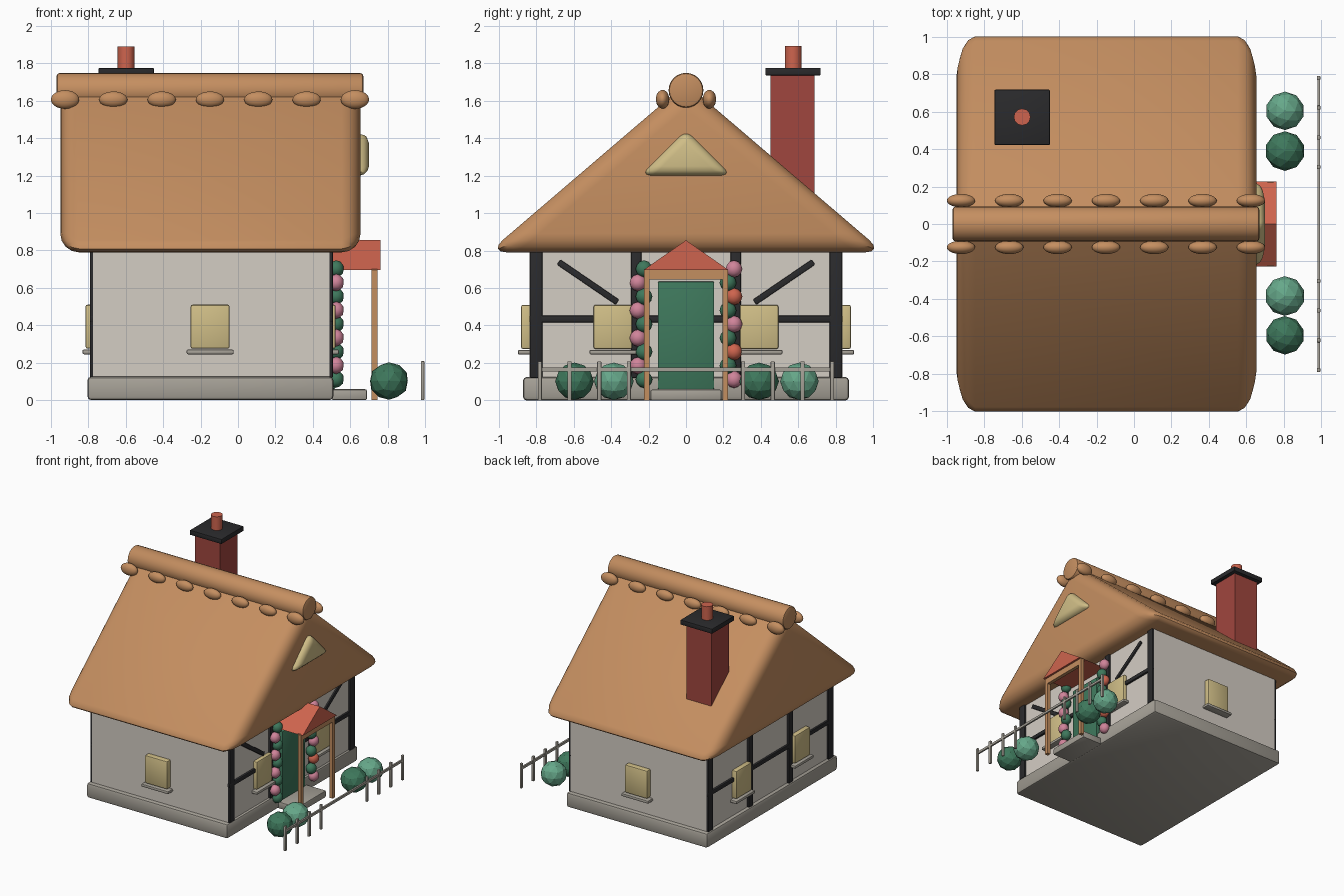
import bpy, bmesh, math
from mathutils import Matrix, Vector

if "Cube" in bpy.data.objects:
    bpy.data.objects.remove(bpy.data.objects["Cube"])


def mat(name, r, g, b):
    m = bpy.data.materials.new(name)
    lin = [((c / 255 + 0.055) / 1.055) ** 2.4 for c in (r, g, b)]
    m.diffuse_color = (*lin, 1)
    m.use_nodes = True
    m.node_tree.nodes["Principled BSDF"].inputs["Base Color"].default_value = m.diffuse_color
    return m


THATCH = mat("thatch", 196, 142, 96)
PLASTER = mat("plaster", 212, 205, 196)
STONE = mat("stone", 166, 161, 151)
TIMBER = mat("dark_timber", 42, 42, 44)
GLASS = mat("warm_window", 208, 190, 135)
GREEN = mat("deep_green", 62, 120, 92)
LEAF = mat("light_green", 102, 168, 138)
PINK = mat("pink", 208, 132, 154)
CORAL = mat("coral", 206, 100, 78)
BRICK = mat("brick", 160, 70, 62)


def finish(name, bm, m, bevel=0, seg=2, smooth=True):
    if bevel:
        bmesh.ops.bevel(bm, geom=bm.edges[:], offset=bevel, segments=seg,
                        profile=0.5, affect='EDGES', offset_type='OFFSET', clamp_overlap=True)
    bmesh.ops.recalc_face_normals(bm, faces=bm.faces[:])
    me = bpy.data.meshes.new(name)
    bm.to_mesh(me)
    bm.free()
    me.materials.append(m)
    ob = bpy.data.objects.new(name, me)
    bpy.context.collection.objects.link(ob)
    if smooth:
        bpy.ops.object.select_all(action='DESELECT')
        ob.select_set(True)
        bpy.context.view_layer.objects.active = ob
        bpy.ops.object.shade_smooth_by_angle(angle=math.radians(35))
    return ob


def box(name, x, y, z, m, bevel=0, tilt=0):
    """Box from (min, max) ranges, optionally turned about the x axis."""
    bm = bmesh.new()
    mid = Vector([(a + b) / 2 for a, b in (x, y, z)])
    size = [b - a for a, b in (x, y, z)]
    bmesh.ops.create_cube(bm, size=1, matrix=Matrix.Translation(mid)
                          @ Matrix.Rotation(tilt, 4, 'X') @ Matrix.Diagonal((*size, 1)))
    return finish(name, bm, m, bevel)


def gable(name, x0, x1, half, z0, z1, m, bevel=0, seg=3):
    """Triangular prism running along x."""
    bm = bmesh.new()
    ends = [[bm.verts.new((x, y, z)) for y, z in ((-half, z0), (half, z0), (0, z1))]
            for x in (x0, x1)]
    for e in ends:
        bm.faces.new(e)
    for i in range(3):
        j = (i + 1) % 3
        bm.faces.new((ends[0][i], ends[0][j], ends[1][j], ends[1][i]))
    return finish(name, bm, m, bevel, seg)


def cyl(name, loc, r, depth, m, sides, along_x=False, bevel=0):
    bm = bmesh.new()
    rot = Matrix.Rotation(math.pi / 2, 4, 'Y') if along_x else Matrix()
    bmesh.ops.create_cone(bm, cap_ends=True, segments=sides, radius1=r, radius2=r,
                          depth=depth, matrix=Matrix.Translation(loc) @ rot)
    if bevel:
        rim = [e for e in bm.edges if any(len(f.verts) > 4 for f in e.link_faces)]
        bmesh.ops.bevel(bm, geom=rim, offset=bevel, segments=2, profile=0.5, affect='EDGES')
    return finish(name, bm, m)


def ball(name, loc, scale, m, sub=2, smooth=True):
    bm = bmesh.new()
    bmesh.ops.create_icosphere(bm, subdivisions=sub, radius=1, matrix=Matrix.Translation(loc)
                               @ Matrix.Diagonal((*scale, 1)))
    return finish(name, bm, m, smooth=smooth)


# Plinth, walls and step
box("plinth", (-0.805, 0.51), (-0.87, 0.87), (0, 0.125), STONE, 0.02)
box("walls", (-0.775, 0.49), (-0.835, 0.835), (0.1, 0.86), PLASTER)
box("door_step", (0.5, 0.69), (-0.19, 0.19), (0, 0.058), STONE, 0.01)

# Thatched roof, ridge roll and ridge knots
gable("thatched_roof", -0.95, 0.655, 1.055, 0.79, 1.692, THATCH, 0.1, 4)
cyl("ridge_roll", (-0.15, 0, 1.655), 0.093, 1.64, THATCH, 24, True, 0.015)
for s in (-1, 1):
    for i in range(7):
        ball("ridge_knot", (-0.925 + i * 1.55 / 6, s * 0.125, 1.607),
             (0.076, 0.036, 0.05 if i in (0, 6) else 0.043), THATCH, 3)
gable("attic_window", 0.58, 0.70, 0.245, 1.2, 1.445, GLASS, 0.05)

# Chimney
box("chimney_stack", (-0.715, -0.483), (0.45, 0.685), (0.85, 1.74), BRICK)
box("chimney_cap", (-0.745, -0.45), (0.423, 0.718), (1.735, 1.775), TIMBER, 0.004)
cyl("chimney_pot", (-0.598, 0.572, 1.825), 0.045, 0.13, CORAL, 12)

# Timber framing on both gable ends
for tag, x in (("entry", (0.48, 0.507)), ("rear", (-0.792, -0.765))):
    for s in (-1, 1):
        for c, w in ((0.8, 0.066), (0.265, 0.055)):
            box(tag + "_post", x, (s * c - w / 2, s * c + w / 2), (0.12, 0.82), TIMBER, 0.005)
    box(tag + "_rail", x, (-0.835, 0.835), (0.417, 0.452), TIMBER, 0.005)
for s in (-1, 1):
    box("diagonal_brace", (0.48, 0.503), (s * 0.523 - 0.19, s * 0.523 + 0.19),
        (0.615, 0.648), TIMBER, 0.005, s * math.atan2(0.215, 0.315))

# Windows with sills on the gable ends and the long sides
for s in (-1, 1):
    for x, sx in (((0.48, 0.522), (0.48, 0.54)), ((-0.815, -0.765), (-0.832, -0.765))):
        box("gable_window", x, (s * 0.39 - 0.103, s * 0.39 + 0.103), (0.275, 0.51), GLASS, 0.01)
        box("gable_sill", sx, (s * 0.39 - 0.125, s * 0.39 + 0.125), (0.245, 0.27), STONE, 0.008)
    box("side_window", (-0.253, -0.045), sorted((s * 0.82, s * 0.88)), (0.275, 0.51), GLASS, 0.01)
    box("side_sill", (-0.275, -0.023), sorted((s * 0.82, s * 0.897)), (0.245, 0.27), STONE, 0.008)

# Door and porch
box("door", (0.48, 0.52), (-0.15, 0.15), (0.06, 0.635), GREEN, 0.006)
gable("porch_roof", 0.48, 0.762, 0.228, 0.695, 0.855, CORAL)
box("porch_beam", (0.715, 0.745), (-0.2, 0.2), (0.645, 0.7), THATCH)
for s in (-1, 1):
    box("porch_post", (0.715, 0.745), (s * 0.21 - 0.015, s * 0.21 + 0.015), (0, 0.7), THATCH)

# Climbing flowers beside the door
for s, colours in ((-1, (GREEN, PINK)), (1, (PINK, GREEN, CORAL, GREEN))):
    for i in range(9):
        ball("climbing_flower", (0.525, s * 0.24 + 0.016 * (-1) ** i, 0.112 + i * 0.0737),
             (0.042, 0.045, 0.046), colours[i % len(colours)])

# Bushes
for y, r, m in ((0.605, 0.103, LEAF), (0.39, 0.106, GREEN),
                (-0.385, 0.106, LEAF), (-0.595, 0.103, GREEN)):
    ball("bush", (0.807, y, 0.102), (r, r, 0.1), m, 2, False)

# Garden fence
box("fence_rail", (0.98, 0.994), (-0.79, 0.79), (0.155, 0.175), STONE)
for s in (-1, 1):
    for y in (0.305, 0.463, 0.622, 0.78):
        box("fence_picket", (0.978, 0.996), (s * y - 0.011, s * y + 0.011), (0, 0.208), STONE, 0.003)
